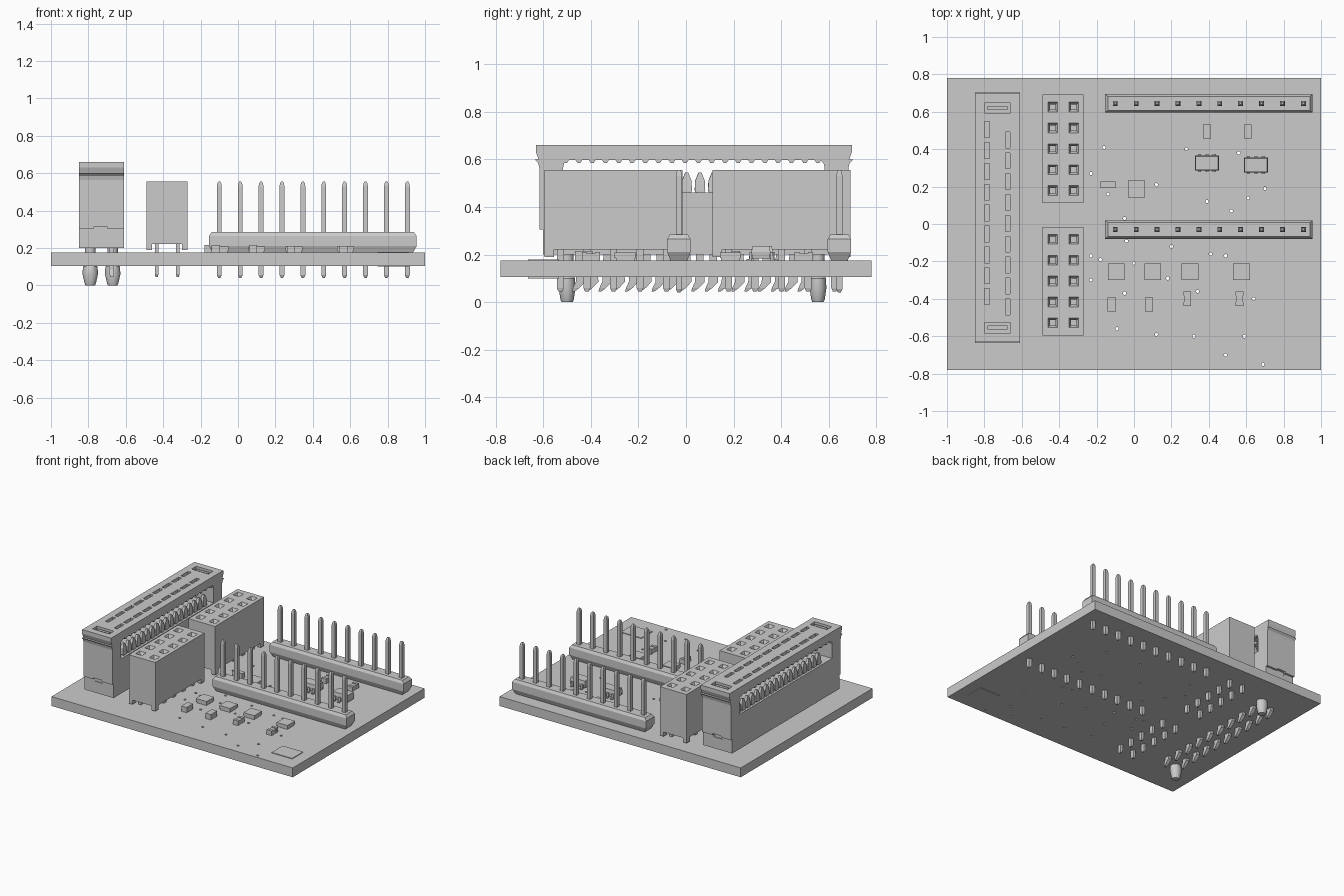
import bpy, bmesh
from math import cos, sin, pi, sqrt

if "Cube" in bpy.data.objects:
    bpy.data.objects.remove(bpy.data.objects["Cube"], do_unlink=True)

GREY = (0.6, 0.6, 0.6, 1)
mat = bpy.data.materials.new("plain grey")
mat.use_nodes = True
mat.diffuse_color = GREY
mat.node_tree.nodes["Principled BSDF"].inputs["Base Color"].default_value = GREY

PITCH = 0.1117
BOTTOM, TOP = 0.105, 0.175      # board faces


def loft(bm, cx, cy, levels, sides=4):
    """Stack of rings (z, half x, half y[, y shift]) closed at both ends."""
    rings = []
    k = sqrt(2) if sides == 4 else 1
    for z, hx, hy, *shift in levels:
        dy = shift[0] if shift else 0
        angles = [2 * pi * (i + 0.5) / sides for i in range(sides)]
        rings.append([bm.verts.new((cx + k * hx * cos(a), cy + dy + k * hy * sin(a), z))
                      for a in angles])
    for low, high in zip(rings, rings[1:]):
        for i in range(sides):
            j = (i + 1) % sides
            bm.faces.new((low[i], low[j], high[j], high[i]))
    bm.faces.new(rings[0][::-1])
    bm.faces.new(rings[-1])


def box(bm, cx, cy, w, d, z0, z1):
    loft(bm, cx, cy, [(z0, w / 2, d / 2), (z1, w / 2, d / 2)])


def finish(bm, name, smooth=False):
    bmesh.ops.recalc_face_normals(bm, faces=bm.faces)
    mesh = bpy.data.meshes.new(name)
    bm.to_mesh(mesh)
    bm.free()
    mesh.materials.append(mat)
    obj = bpy.data.objects.new(name, mesh)
    bpy.context.collection.objects.link(obj)
    if smooth:
        bpy.ops.object.select_all(action="DESELECT")
        obj.select_set(True)
        bpy.context.view_layer.objects.active = obj
        bpy.ops.object.shade_smooth_by_angle()
    return obj


def cut(obj, bm):
    """Subtract a temporary cutter mesh and apply the result."""
    cutter = finish(bm, "cutter")
    cutter.hide_render = True
    mod = obj.modifiers.new("cut", "BOOLEAN")
    mod.operation, mod.solver, mod.object = "DIFFERENCE", "EXACT", cutter
    bpy.context.view_layer.update()
    graph = bpy.context.evaluated_depsgraph_get()
    mesh = bpy.data.meshes.new_from_object(obj.evaluated_get(graph))
    obj.modifiers.clear()
    obj.data = mesh
    bpy.data.objects.remove(cutter, do_unlink=True)


# Board with small drilled holes
bm = bmesh.new()
box(bm, 0, 0, 2, 1.56, BOTTOM, TOP)
board = finish(bm, "circuit_board")
holes = [(-.16, .41), (-.23, .27), (-.14, .16), (.12, .21), (.28, .4), (.56, .38),
         (.39, .12), (.52, .07), (.7, .19), (.61, .14), (-.05, .03), (-.23, -.17),
         (-.04, -.09), (.2, -.12), (.41, -.16), (.49, -.17), (0, -.21), (-.18, -.19),
         (-.23, -.3), (-.05, -.37), (.18, -.29), (.34, -.36), (.64, -.4), (-.09, -.56),
         (.12, -.59), (.32, -.6), (.59, -.6), (.49, -.7), (.69, -.75)]
bm = bmesh.new()
for x, y in holes:
    loft(bm, x, y, [(0, .009, .009), (.3, .009, .009)], 8)
cut(board, bm)

# Thin pads near the front corner, above and below
bm = bmesh.new()
box(bm, .83, -.6, .17, .13, TOP, TOP + .005)
box(bm, .83, -.6, .17, .13, BOTTOM - .005, BOTTOM)
finish(bm, "corner_pads")

# Two single-row pin headers
for label, y in (("rear", .645), ("middle", -.03)):
    bm = bmesh.new()
    loft(bm, .4, y, [(TOP, .535, .035), (.21, .555, .049), (.265, .555, .049), (.285, .54, .038)])
    finish(bm, label + "_header_base")
    bm = bmesh.new()
    for i in range(10):
        loft(bm, -.1 + PITCH * i, y, [(.04, .006, .006), (.055, .013, .013),
                                      (.53, .013, .013), (.547, .010, .010), (.555, .005, .005)])
    finish(bm, label + "_header_pins")

# Two double-row sockets with funnel holes, feet and pins
COLS = (-.435, -.322)
for label, cy in (("rear", .402), ("front", -.305)):
    bm = bmesh.new()
    box(bm, -.379, cy, .22, .58, .19, .555)
    socket = finish(bm, label + "_socket")
    bm = bmesh.new()
    for cross in ((.16, .7), (.3, .5)):
        box(bm, -.379, cy, *cross, .15, .222)
        cut(socket, bm)
        bm = bmesh.new()
    for x in COLS:
        for i in range(-2, 3):
            loft(bm, x, cy + PITCH * i, [(.3, .014, .014), (.53, .014, .014),
                                         (.555, .026, .026), (.6, .026, .026)])
    cut(socket, bm)
    bm = bmesh.new()
    for x in COLS:
        for i in range(-2, 3):
            loft(bm, x, cy + PITCH * i, [(.045, .006, .008), (.06, .01, .015), (.23, .01, .015)])
    finish(bm, label + "_socket_pins")

# Tall edge connector: lower block, end towers, flared cap
CX, CY = -.73, .033
bm = bmesh.new()
loft(bm, CX, CY, [(.2, .12, .635), (.305, .12, .635), (.305, .12, .65), (.46, .12, .65)])
body = finish(bm, "connector_body")
bm = bmesh.new()
for s in (-1, 1):
    box(bm, CX - .005, CY + s * .65, .07, .04, .285, .315)
cut(body, bm)

bm = bmesh.new()
for s in (-1, 1):
    loft(bm, CX, CY + s * .6, [(.46, .12, .05), (.565, .12, .05),
                               (.585, .12, .055), (.6, .12, .07)])
finish(bm, "connector_end_towers")

bm = bmesh.new()
loft(bm, CX, CY, [(.57, .12, .65), (.6, .12, .653), (.63, .12, .664), (.66, .12, .664)])
cap = finish(bm, "connector_cap")
bm = bmesh.new()
box(bm, CX, CY, .3, 1.1, .5, .598)
cut(cap, bm)
ROWS = ((-.785, .505), (-.675, .45))
bm = bmesh.new()
for x, start in ROWS:
    for i in range(9):
        box(bm, x, start - PITCH * i, .026, .085, .5, .7)
for s in (-1, 1):
    box(bm, CX, CY + s * .587, .14, .055, .625, .7)
cut(cap, bm)
bm = bmesh.new()
for s in (-1, 1):
    box(bm, CX, CY + s * .587, .105, .02, .61, .652)
finish(bm, "connector_latches")

# Fine teeth under the cap
bm = bmesh.new()
for x in (-.84, -.62):
    for i in range(20):
        loft(bm, x, .555 - PITCH / 2 * i, [(.585, .008, .006), (.6, .008, .016)])
finish(bm, "connector_cap_teeth")

# Contacts above the block and curved tails below the board
bm = bmesh.new()
for side, (x, start) in zip((-1, 1), ROWS):
    for i in range(9):
        y = start - PITCH * i
        for dy in (0, PITCH / 2):
            loft(bm, x + side * .035, y + dy, [(.45, .015, .012), (.47, .015, .022),
                                               (.51, .012, .02), (.545, .008, .006)])
        loft(bm, x, y, [(.045, .008, .006, -.03), (.06, .012, .014, -.018),
                        (.085, .013, .02, 0), (.21, .013, .015, 0)])
finish(bm, "connector_contacts")

# Locating pegs
bm = bmesh.new()
for x, y in ((-.79, -.5), (-.67, .555)):
    loft(bm, x, y, [(0, .026, .024), (.012, .031, .029), (.06, .042, .036),
                    (.1, .04, .034), (.11, .028, .028), (.21, .028, .028)], 16)
finish(bm, "locating_pegs", True)

# Square parts: one flat block on a slightly smaller foot
bm = bmesh.new()
for x, y in ((.013, .187), (-.095, -.255), (.1, -.255), (.3, -.255), (.575, -.255)):
    box(bm, x, y, .08, .08, TOP, .185)
    box(bm, x, y, .09, .09, .185, .208)
finish(bm, "square_components")

# Small two-ended parts
bm = bmesh.new()
for x, y in ((-.12, -.43), (.08, -.43)):
    box(bm, x, y, .045, .075, TOP, .215)
box(bm, -.14, .21, .08, .036, TOP, .215)
for x, y in ((.39, .495), (.608, .495), (.285, -.4), (.565, -.4)):
    box(bm, x, y, .038, .04, TOP, .205)
    for s in (-1, 1):
        box(bm, x, y + s * .028, .042, .02, TOP, .21)
finish(bm, "small_components")

# Six-legged chips
bm = bmesh.new()
for x, y in ((.39, .325), (.652, .315)):
    loft(bm, x, y, [(.183, .06, .036), (.21, .064, .04), (.235, .06, .036)])
    for i in (-1, 0, 1):
        for s in (-1, 1):
            px = x + i * .04
            box(bm, px, y + s * .05, .018, .02, TOP, .182)
            box(bm, px, y + s * .044, .018, .008, TOP, .21)
finish(bm, "six_leg_chips")
